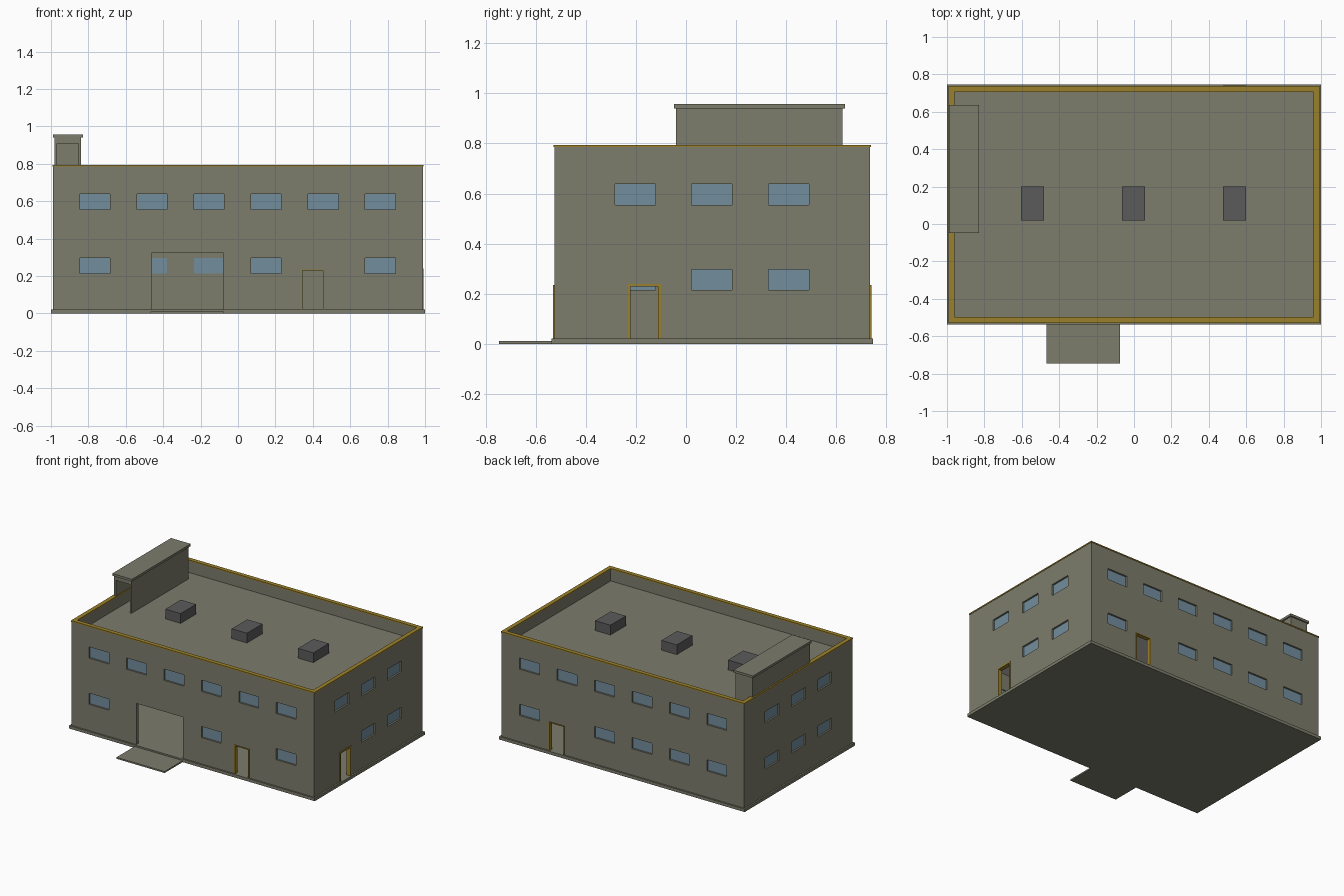
import bpy, bmesh
from mathutils import Vector

cube = bpy.data.objects.get("Cube")
if cube:
    bpy.data.objects.remove(cube, do_unlink=True)


def material(name, rgb):
    m = bpy.data.materials.new(name)
    m.use_nodes = True
    m.diffuse_color = (*rgb, 1)
    m.node_tree.nodes["Principled BSDF"].inputs["Base Color"].default_value = (*rgb, 1)
    return m


WALL = material("olive grey wall", (0.2, 0.2, 0.15))
TRIM = material("ochre trim", (0.33, 0.22, 0.025))
GLASS = material("blue glass", (0.17, 0.27, 0.34))
METAL = material("dark grey metal", (0.105, 0.105, 0.105))
CEILING = material("pale ceiling", (0.55, 0.53, 0.5))


def boxes(name, spans, mat):
    """One object made of axis-aligned boxes given as (x0, x1, y0, y1, z0, z1)."""
    bm = bmesh.new()
    for x0, x1, y0, y1, z0, z1 in spans:
        lo, hi = Vector((x0, y0, z0)), Vector((x1, y1, z1))
        verts = bmesh.ops.create_cube(bm, size=1)["verts"]
        bmesh.ops.scale(bm, vec=hi - lo, verts=verts)
        bmesh.ops.translate(bm, vec=(lo + hi) / 2, verts=verts)
    mesh = bpy.data.meshes.new(name)
    bm.to_mesh(mesh)
    bm.free()
    mesh.materials.append(mat)
    ob = bpy.data.objects.new(name, mesh)
    bpy.context.collection.objects.link(ob)
    return ob


def cut(ob, spans):
    """Subtract separate boxes from an object and keep only the result."""
    cutter = boxes("cutter", spans, ob.data.materials[0])
    cutter.hide_render = True
    mod = ob.modifiers.new("cut", "BOOLEAN")
    mod.operation, mod.solver, mod.object = "DIFFERENCE", "EXACT", cutter
    bpy.context.view_layer.update()
    graph = bpy.context.evaluated_depsgraph_get()
    result = bpy.data.meshes.new_from_object(ob.evaluated_get(graph))
    ob.modifiers.clear()
    ob.data = result
    bpy.data.objects.remove(cutter, do_unlink=True)


# Main dimensions
HX, Y0, Y1, TOP = 0.988, -0.525, 0.735, 0.79
THICK, FLOOR, ROOF = 0.025, 0.022, 0.70


def on_wall(side, u0, u1, z0, z1, d0, d1):
    """Box on a wall: u along the wall, d measured outward from its face."""
    if side in ("front", "back"):
        a, b = (Y0 - d1, Y0 - d0) if side == "front" else (Y1 + d0, Y1 + d1)
        return (u0, u1, a, b, z0, z1)
    a, b = (HX + d0, HX + d1) if side == "right" else (-HX - d1, -HX - d0)
    return (a, b, u0, u1, z0, z1)


# Openings: windows by wall and storey, doors with frames, loading gate
LONG = [-0.765 + 0.305 * i for i in range(6)]
SHORT = [-0.202, 0.103, 0.41]
skipped = {"front": (1, 2, 4), "back": (4,), "right": (0,), "left": ()}
windows = []
for side, skip in skipped.items():
    for i, c in enumerate(LONG if side in ("front", "back") else SHORT):
        windows.append((side, c - 0.081, c + 0.081, 0.555, 0.638))
        if i not in skip:
            windows.append((side, c - 0.081, c + 0.081, 0.215, 0.297))

doors = [("front", 0.34, 0.46, 0.235, 0.006),
         ("back", 0.475, 0.6, 0.235, 0.006),
         ("right", -0.233, -0.1, 0.24, 0.011)]

# Hollow building shell with roof deck and parapet
shell = boxes("building_shell", [(-HX, HX, Y0, Y1, FLOOR, TOP)], WALL)
ix, iy0, iy1 = HX - THICK, Y0 + THICK, Y1 - THICK
cut(shell, [(-ix, ix, iy0, iy1, -0.1, ROOF - 0.02),
            (-ix, ix, iy0, iy1, ROOF, 1)])
holes = [on_wall(*w, -0.05, 0.05) for w in windows]
holes += [on_wall(s, a, b, -0.05, h, -0.05, 0.05) for s, a, b, h, _ in doors]
holes.append(on_wall("front", -0.46, -0.08, -0.05, 0.325, -0.05, 0.05))
cut(shell, holes)

# Ground slab, entrance apron and upper storey
boxes("ground_slab", [(-1, 1, Y0 - 0.011, Y1 + 0.011, 0, FLOOR)], WALL)
boxes("loading_apron", [(-0.467, -0.075, -0.746, Y0 - 0.005, 0, 0.011)], WALL)
boxes("upper_floor", [(-ix, ix, iy0, iy1, 0.42, 0.44)], CEILING)

# Recessed window panes
boxes("window_panes", [on_wall(*w, -0.018, -0.013) for w in windows], GLASS)

# Door frames: two jambs and a lintel
for side, a, b, h, w in doors:
    d = (-THICK - 0.002, 0.005)
    boxes(side + "_door_frame",
          [on_wall(side, a, a + w, FLOOR, h, *d),
           on_wall(side, b - w, b, FLOOR, h, *d),
           on_wall(side, a + w, b - w, h - w, h, *d)], TRIM)

# Coping around the parapet
E = 0.003
coping = boxes("parapet_coping", [(-HX - E, HX + E, Y0 - E, Y1 + E, TOP - 0.005, TOP + 0.004)], TRIM)
cut(coping, [(-ix + E, ix - E, iy0 + E, iy1 - E, 0.7, 0.9)])

# Stair house on the roof, open at the front, with a flat cap
stair = boxes("stair_house", [(-0.98, -0.84, -0.04, 0.625, ROOF - 0.005, 0.94)], WALL)
cut(stair, [(-0.967, -0.853, -0.1, 0.61, ROOF - 0.05, 0.91)])
boxes("stair_house_cap", [(-0.99, -0.83, -0.048, 0.635, 0.94, 0.957)], WALL)

# Row of roof ventilation units
for i, x in enumerate((-0.543, -0.003, 0.537)):
    boxes("roof_vent_%d" % (i + 1), [(x - 0.062, x + 0.062, 0.02, 0.2, ROOF - 0.005, 0.772)], METAL)
